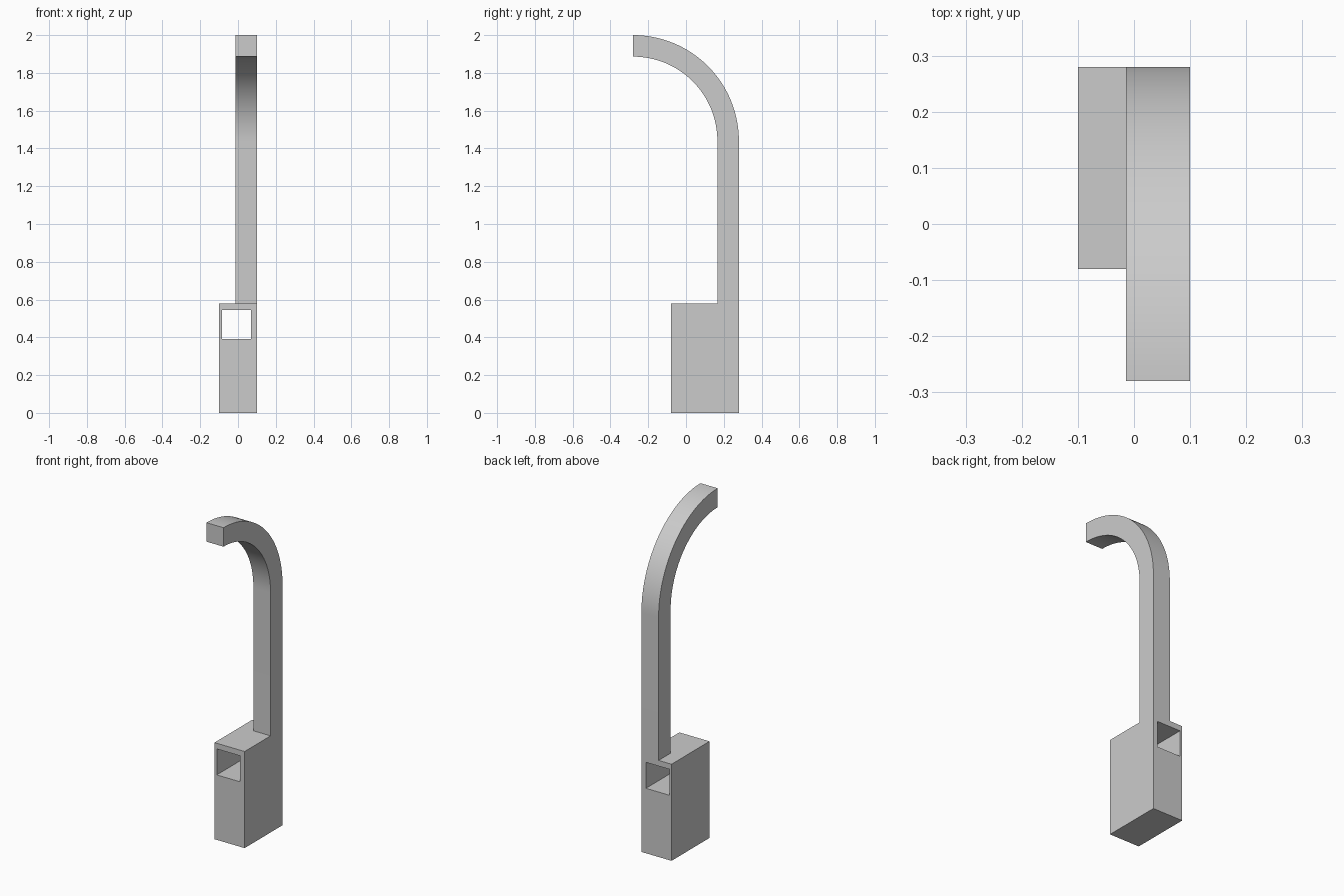
import bpy, bmesh, math

cube = bpy.data.objects.get("Cube")
if cube:
    bpy.data.objects.remove(cube, do_unlink=True)

grey = bpy.data.materials.new("plain grey")
grey.use_nodes = True
colour = (0.6, 0.6, 0.6, 1)
grey.diffuse_color = colour
grey.node_tree.nodes["Principled BSDF"].inputs["Base Color"].default_value = colour


def loft(name, rings, closed=False):
    """Join four-point rings with quads; cap the ends unless the loft is closed."""
    bm = bmesh.new()
    loops = [[bm.verts.new(p) for p in ring] for ring in rings]
    pairs = list(zip(loops, loops[1:]))
    if closed:
        pairs.append((loops[-1], loops[0]))
    else:
        bm.faces.new(loops[0])
        bm.faces.new(loops[-1])
    for a, b in pairs:
        for i in range(4):
            j = (i + 1) % 4
            bm.faces.new((a[i], a[j], b[j], b[i]))
    bmesh.ops.recalc_face_normals(bm, faces=bm.faces)
    mesh = bpy.data.meshes.new(name)
    bm.to_mesh(mesh)
    bm.free()
    mesh.materials.append(grey)
    obj = bpy.data.objects.new(name, mesh)
    bpy.context.collection.objects.link(obj)
    return obj


def rect(x0, x1, z0, z1, y):
    return [(x0, y, z0), (x1, y, z0), (x1, y, z1), (x0, y, z1)]


# Base block with a square hole running front to back
front, back, side, base_top = -0.08, 0.28, 0.1, 0.58
outer = (-side, side, 0, base_top)
hole = (-0.085, 0.07, 0.39, 0.546)
loft("base_block", [rect(*outer, front), rect(*outer, back),
                    rect(*hole, back), rect(*hole, front)], closed=True)

# Square post that bends forward in a quarter circle
post_left, post_right = side, -0.014
r_out, r_in = 0.56, 0.446
centre_y, centre_z = -0.28, 1.44
steps = 32


def section(angle, z=None):
    points = []
    for r, xs in ((r_out, (post_right, post_left)), (r_in, (post_left, post_right))):
        y = centre_y + r * math.cos(angle)
        height = centre_z + r * math.sin(angle) if z is None else z
        points += [(x, y, height) for x in xs]
    return points


bend = [section(math.pi / 2 * i / steps) for i in range(steps + 1)]
post = loft("curved_post", [section(0, base_top)] + bend)

bpy.ops.object.select_all(action="DESELECT")
post.select_set(True)
bpy.context.view_layer.objects.active = post
bpy.ops.object.shade_smooth_by_angle(angle=math.radians(30))
